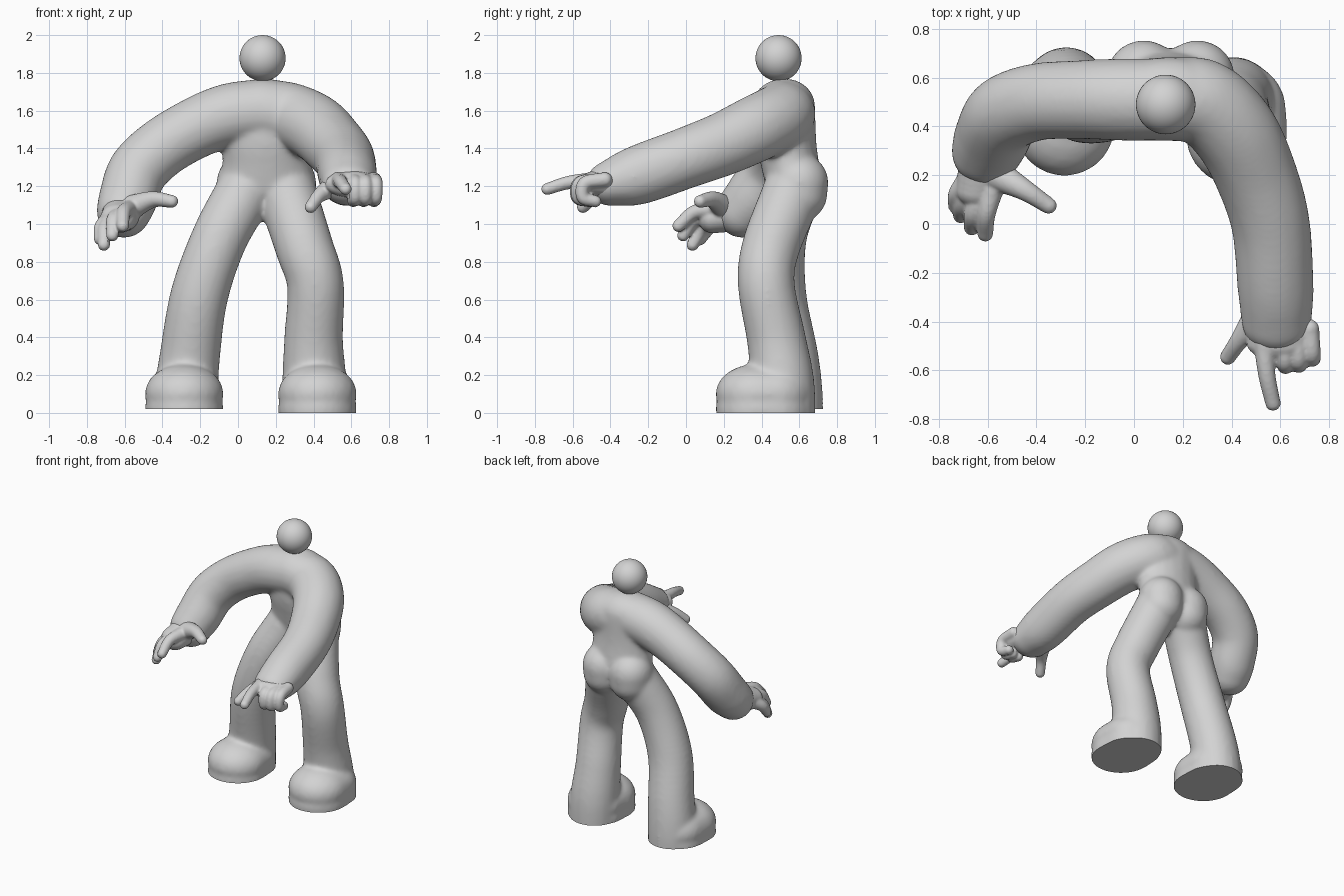
import bpy, bmesh
from mathutils import Vector, Matrix

grey = bpy.data.materials.new("plain grey")
grey.diffuse_color = (0.65, 0.65, 0.65, 1)


def chain(bm, pts, steps=8, sub=3):
    """Fill a smooth path with ellipsoids. Point: (x, y, z, r) or (x, y, z, rx, ry, rz)."""
    p = [Vector(q if len(q) == 6 else (*q[:3], q[3], q[3], q[3])) for q in pts]
    p = [p[0] * 2 - p[1]] + p + [p[-1] * 2 - p[-2]]
    for i in range(1, len(p) - 2):
        a, b, c, d = p[i - 1:i + 3]
        for k in range(steps + 1):
            t = k / steps
            v = (b * 2 + (c - a) * t + (a * 2 - b * 5 + c * 4 - d) * t * t
                 + (b * 3 - a - c * 3 + d) * t ** 3) / 2
            m = Matrix.Translation(v[:3]) @ Matrix.Diagonal((*v[3:], 1))
            bmesh.ops.create_icosphere(bm, subdivisions=sub, radius=1, matrix=m)


def finish(name, bm, voxel, iterations, cuts=()):
    """Fuse the ellipsoids into one smooth skin and slice flat soles."""
    me = bpy.data.meshes.new(name)
    bm.to_mesh(me)
    bm.free()
    ob = bpy.data.objects.new(name, me)
    bpy.context.collection.objects.link(ob)
    r = ob.modifiers.new("fuse", 'REMESH')
    r.mode, r.voxel_size = 'VOXEL', voxel
    s = ob.modifiers.new("soften", 'SMOOTH')
    s.factor, s.iterations = 0.5, iterations
    dg = bpy.context.evaluated_depsgraph_get()
    new = bpy.data.meshes.new_from_object(ob.evaluated_get(dg))
    ob.modifiers.clear()
    ob.data = new
    b = bmesh.new()
    b.from_mesh(new)
    for side, z in cuts:
        def on_side(f):
            c = f.calc_center_median()
            return c.z < 0.4 and (c.x - 0.07) * side > 0
        faces = [f for f in b.faces if on_side(f)]
        geom = list({v for f in faces for v in f.verts} | {e for f in faces for e in f.edges}) + faces
        res = bmesh.ops.bisect_plane(b, geom=geom, plane_co=(0, 0, z), plane_no=(0, 0, 1),
                                     clear_inner=True)
        edges = [e for e in res["geom_cut"] if isinstance(e, bmesh.types.BMEdge)]
        bmesh.ops.holes_fill(b, edges=edges, sides=0)
    bmesh.ops.recalc_face_normals(b, faces=b.faces)
    b.to_mesh(new)
    b.free()
    new.materials.clear()
    new.materials.append(grey)
    smooth(ob)


def smooth(ob):
    bpy.ops.object.select_all(action='DESELECT')
    ob.select_set(True)
    bpy.context.view_layer.objects.active = ob
    bpy.ops.object.shade_smooth_by_angle(angle=0.9)


# Body: torso, buttocks, arms, legs, feet
bm = bmesh.new()
chain(bm, [(0.14, 0.53, 1.62, 0.24, 0.155, 0.15), (0.145, 0.53, 1.45, 0.235, 0.16, 0.13),
           (0.15, 0.55, 1.32, 0.235, 0.155, 0.12), (0.15, 0.57, 1.21, 0.255, 0.15, 0.11)])
for x in (0.04, 0.26):
    chain(bm, [(x, 0.6, 1.22, 0.155), (x, 0.6, 1.16, 0.15)], 2)
# pointing arm
chain(bm, [(0.13, 0.51, 1.60, 0.17), (0.28, 0.5, 1.57, 0.178), (0.41, 0.38, 1.51, 0.178),
           (0.5, 0.2, 1.425, 0.17), (0.56, 0, 1.35, 0.163), (0.58, -0.25, 1.26, 0.158),
           (0.585, -0.4, 1.215, 0.145, 0.13, 0.12)])
# bent arm
chain(bm, [(0.13, 0.51, 1.60, 0.17), (-0.05, 0.51, 1.575, 0.17), (-0.22, 0.51, 1.51, 0.163),
           (-0.4, 0.5, 1.405, 0.16), (-0.53, 0.45, 1.28, 0.16), (-0.58, 0.36, 1.14, 0.157),
           (-0.605, 0.3, 1.07, 0.145)])
# legs
chain(bm, [(0.03, 0.56, 1.16, 0.155), (-0.1, 0.49, 0.92, 0.15), (-0.205, 0.485, 0.62, 0.155),
           (-0.255, 0.54, 0.3, 0.162), (-0.275, 0.555, 0.1, 0.17), (-0.28, 0.555, -0.1, 0.17)])
chain(bm, [(0.26, 0.56, 1.16, 0.16), (0.35, 0.45, 0.88, 0.155), (0.41, 0.425, 0.68, 0.152),
           (0.4, 0.48, 0.38, 0.158), (0.405, 0.51, 0.15, 0.172), (0.41, 0.515, -0.1, 0.172)])
# feet
for x, y in ((-0.285, 0.41), (0.42, 0.37)):
    for z in (-0.06, 0.02, 0.1):
        chain(bm, [(x, y, z, 0.21, 0.215, 0.16), (x, y + 0.1, z, 0.205, 0.2, 0.16)], 4)
finish("body", bm, 0.0125, 18, ((-1, 0.02), (1, 0.0)))

# Pointing hand: palm, index, curled fingers, thumb
bm = bmesh.new()
chain(bm, [(0.59, -0.36, 1.22, 0.13, 0.08, 0.1), (0.6, -0.49, 1.21, 0.14, 0.07, 0.07)], 6)
chain(bm, [(0.53, -0.48, 1.235, 0.042), (0.545, -0.62, 1.22, 0.036), (0.57, -0.735, 1.185, 0.032)], 10)
for x, y in ((0.62, 0), (0.675, 0.005), (0.73, 0.03)):
    chain(bm, [(x - 0.01, y - 0.46, 1.235, 0.04), (x, y - 0.565, 1.215, 0.037),
               (x, y - 0.575, 1.14, 0.034), (x - 0.01, y - 0.51, 1.12, 0.032)])
chain(bm, [(0.49, -0.4, 1.19, 0.055), (0.43, -0.48, 1.15, 0.038), (0.385, -0.545, 1.09, 0.033)], 10)
finish("pointing_hand", bm, 0.008, 5)

# Open hand: palm, four fingers, thumb
bm = bmesh.new()
chain(bm, [(-0.61, 0.27, 1.06, 0.11, 0.08, 0.1), (-0.635, 0.14, 1.03, 0.095, 0.075, 0.08)], 6)
for base, mid, tip in (((-0.58, 0.14, 1.08), (-0.605, 0.04, 1.06), (-0.61, -0.04, 0.99)),
                       ((-0.63, 0.13, 1.05), (-0.66, 0.04, 1.02), (-0.665, -0.015, 0.94)),
                       ((-0.67, 0.14, 1.02), (-0.705, 0.08, 0.97), (-0.71, 0.035, 0.89)),
                       ((-0.69, 0.17, 1.02), (-0.725, 0.12, 0.98), (-0.73, 0.075, 0.92))):
    chain(bm, [(*base, 0.045), (*mid, 0.038), (*tip, 0.033)], 10)
chain(bm, [(-0.56, 0.2, 1.09, 0.065), (-0.45, 0.14, 1.13, 0.044), (-0.35, 0.075, 1.12, 0.034)], 10)
finish("open_hand", bm, 0.008, 5)

# Head
bpy.ops.mesh.primitive_uv_sphere_add(segments=48, ring_count=24, radius=0.122, location=(0.13, 0.49, 1.878))
head = bpy.context.object
head.name = "head"
head.data.materials.append(grey)
smooth(head)
